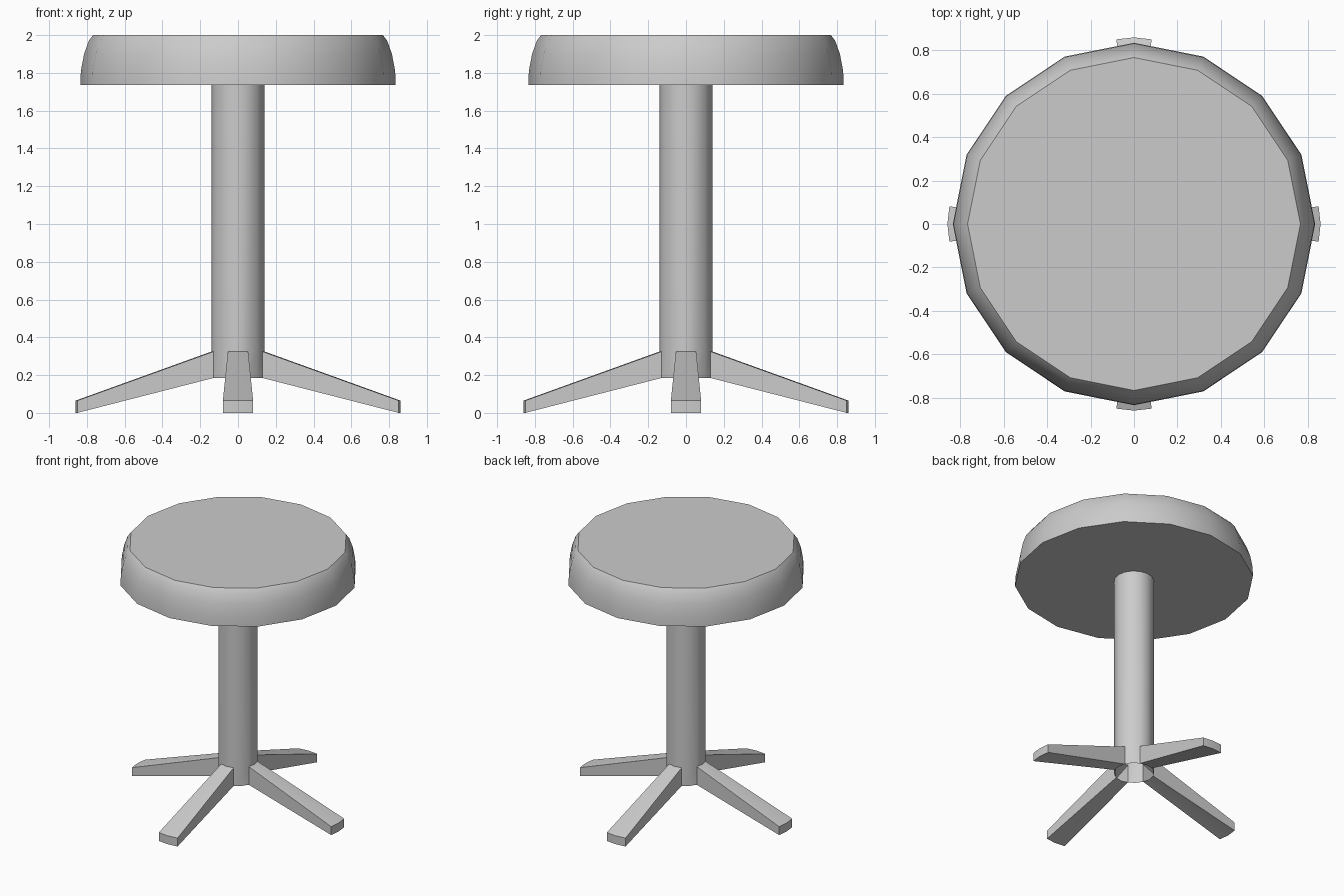
import bpy, bmesh
from math import sin, cos, pi, radians

SIDES = 16
COLUMN_R = 0.14
HUB_LOW, HUB_HIGH, SEAT_LOW = 0.185, 0.325, 1.735

cube = bpy.data.objects.get("Cube")
if cube:
    bpy.data.objects.remove(cube, do_unlink=True)

grey = bpy.data.materials.new("plain grey")
grey.use_nodes = True
grey.diffuse_color = (0.6, 0.6, 0.6, 1)
grey.node_tree.nodes["Principled BSDF"].inputs["Base Color"].default_value = (0.6, 0.6, 0.6, 1)


def finish(bm, name, angle):
    """Turn a bmesh into a shaded object."""
    bmesh.ops.recalc_face_normals(bm, faces=bm.faces)
    mesh = bpy.data.meshes.new(name)
    bm.to_mesh(mesh)
    bm.free()
    mesh.materials.append(grey)
    obj = bpy.data.objects.new(name, mesh)
    bpy.context.collection.objects.link(obj)
    bpy.ops.object.select_all(action="DESELECT")
    obj.select_set(True)
    bpy.context.view_layer.objects.active = obj
    bpy.ops.object.shade_smooth_by_angle(angle=radians(angle))
    return obj


def add_ring(bm, r, z):
    steps = [2 * pi * i / SIDES for i in range(SIDES)]
    return [bm.verts.new((r * cos(a), r * sin(a), z)) for a in steps]


def bridge(bm, low, high, skip=()):
    for i in range(SIDES):
        if i % 4 not in skip:
            j = (i + 1) % SIDES
            bm.faces.new((low[i], low[j], high[j], high[i]))


# Seat: flat underside, rounded upper rim
bm = bmesh.new()
profile = [(0.835, SEAT_LOW), (0.832, 1.81), (0.815, 1.9), (0.79, 1.97), (0.767, 2.0)]
rings = [add_ring(bm, r, z) for r, z in profile]
for low, high in zip(rings, rings[1:]):
    bridge(bm, low, high)
bm.faces.new(rings[0])
bm.faces.new(rings[-1])
finish(bm, "seat", 50)

# Column: open tube with a gap at the foot for each leg
bm = bmesh.new()
rings = [add_ring(bm, COLUMN_R, z) for z in (HUB_LOW, HUB_HIGH, SEAT_LOW)]
bridge(bm, rings[0], rings[1], skip=(0, 3))
bridge(bm, rings[1], rings[2])
finish(bm, "column", 40)


# Legs: tapered hollow arms growing out of two column faces each
def make_leg(name, turn):
    bm = bmesh.new()
    step = 2 * pi / SIDES
    root = [(COLUMN_R * cos(k * step), COLUMN_R * sin(k * step)) for k in (-1, 0, 1)]
    tip = [(0.851, -0.08), (0.86, 0), (0.851, 0.08)]

    def row(points, z):
        return [bm.verts.new((x, y, z)) for x, y in points]

    root_low, root_high = row(root, HUB_LOW), row(root, HUB_HIGH)
    tip_low, tip_high = row(tip, 0), row(tip, 0.065)
    for a, b in ((root_low, tip_low), (tip_low, tip_high), (tip_high, root_high)):
        for k in (0, 1):
            bm.faces.new((a[k], a[k + 1], b[k + 1], b[k]))
    for k in (0, 2):
        bm.faces.new((root_low[k], tip_low[k], tip_high[k], root_high[k]))
    leg = finish(bm, name, 30)
    leg.rotation_euler.z = turn


for i, side in enumerate(("left", "back", "right", "front")):
    make_leg(side + "_leg", i * pi / 2)
